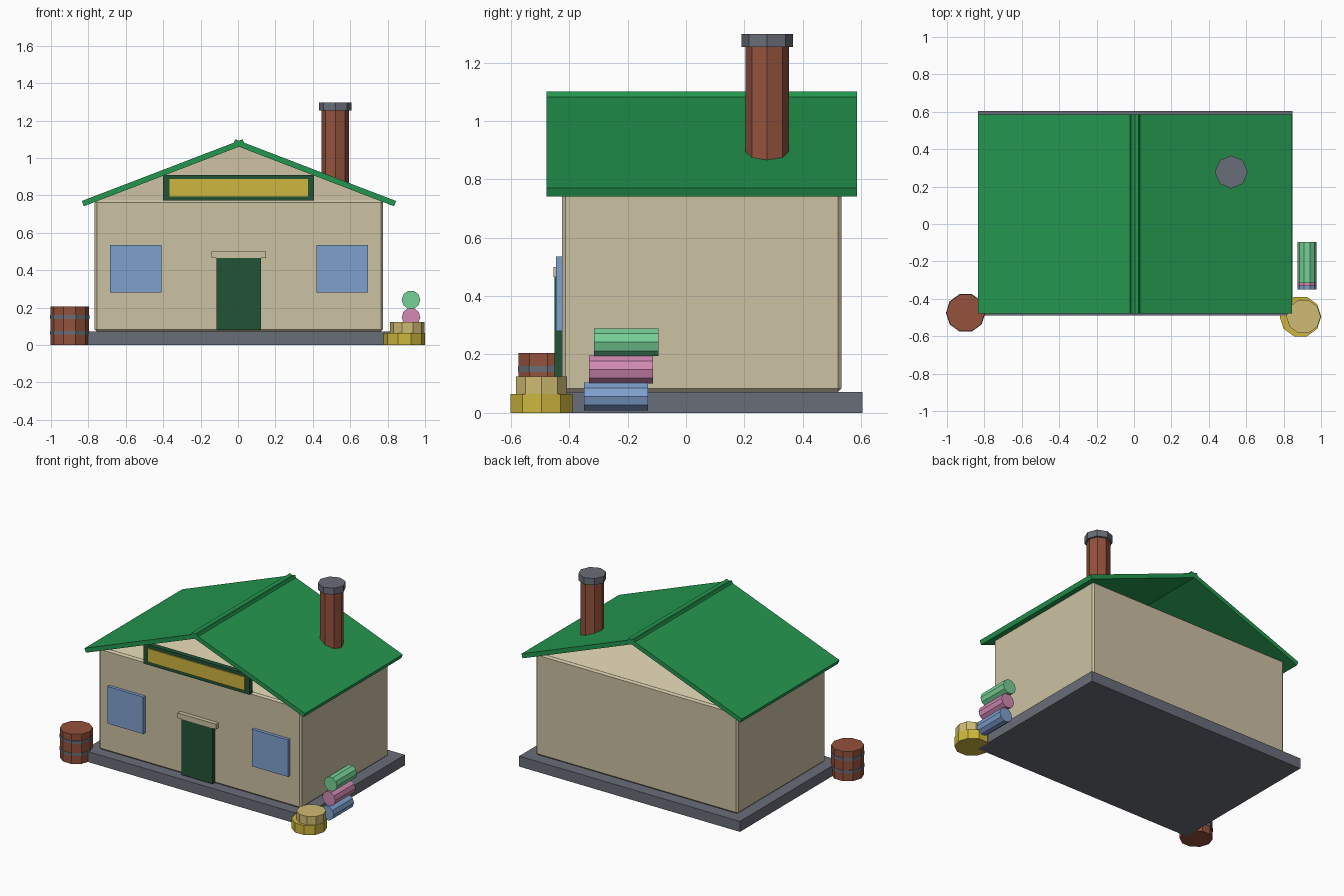
import bpy, bmesh, math
from mathutils import Matrix, Vector

if "Cube" in bpy.data.objects:
    bpy.data.objects.remove(bpy.data.objects["Cube"])


def material(name, r, g, b):
    def lin(c):
        c /= 255
        return c / 12.92 if c <= 0.04045 else ((c + 0.055) / 1.055) ** 2.4
    m = bpy.data.materials.new(name)
    m.diffuse_color = (lin(r), lin(g), lin(b), 1)
    m.use_nodes = True
    m.node_tree.nodes["Principled BSDF"].inputs["Base Color"].default_value = m.diffuse_color
    return m


TAN = material("tan_plaster", 204, 193, 163)
ROOF = material("roof_green", 35, 150, 78)
DARK = material("dark_green", 34, 84, 54)
YELLOW = material("yellow", 205, 182, 62)
PALE = material("pale_yellow", 208, 187, 115)
BLUE = material("blue", 126, 160, 206)
PINK = material("pink", 210, 138, 180)
MINT = material("mint_green", 118, 208, 150)
GREY = material("slate_grey", 105, 109, 120)
BROWN = material("brick_brown", 148, 82, 60)


def finish(name, bm, mat):
    bmesh.ops.recalc_face_normals(bm, faces=bm.faces)
    me = bpy.data.meshes.new(name)
    bm.to_mesh(me)
    bm.free()
    me.materials.append(mat)
    ob = bpy.data.objects.new(name, me)
    bpy.context.collection.objects.link(ob)
    return ob


def box(name, x, y, z, mat, bevel=0):
    bm = bmesh.new()
    size = Matrix.Diagonal((x[1] - x[0], y[1] - y[0], z[1] - z[0], 1))
    mid = Vector((sum(x) / 2, sum(y) / 2, sum(z) / 2))
    bmesh.ops.create_cube(bm, size=1, matrix=Matrix.Translation(mid) @ size)
    if bevel:
        bmesh.ops.bevel(bm, geom=bm.edges[:], offset=bevel, segments=1,
                        affect='EDGES', profile=0.5)
    return finish(name, bm, mat)


def cylinder(name, centre, radius, length, sides, mat, along_y=False):
    # first corner points to +y, or up for cylinders lying along y
    bm = bmesh.new()
    turn = Matrix.Rotation(math.pi / 2, 4, 'X') if along_y else Matrix.Identity(4)
    mtx = Matrix.Translation(centre) @ turn @ Matrix.Rotation(math.pi / 2, 4, 'Z')
    bmesh.ops.create_cone(bm, cap_ends=True, segments=sides, radius1=radius,
                          radius2=radius, depth=length, matrix=mtx)
    return finish(name, bm, mat)


# Foundation and walls
box("foundation", (-0.835, 0.848), (-0.49, 0.605), (0, 0.072), GREY)
box("walls", (-0.766, 0.776), (-0.424, 0.532), (0.072, 0.775), TAN, 0.012)

# Attic: shallow four-sided pyramid under the roof
bm = bmesh.new()
base = [bm.verts.new(p) for p in ((-0.76, -0.415, 0.77), (0.77, -0.415, 0.77),
                                  (0.77, 0.523, 0.77), (-0.76, 0.523, 0.77))]
apex = bm.verts.new((0.005, 0.054, 1.072))
bm.faces.new(base)
for i in range(4):
    bm.faces.new((base[i], base[(i + 1) % 4], apex))
finish("attic", bm, TAN)

# Roof slabs, crossing slightly at the ridge
for side, name in ((-1, "roof_left"), (1, "roof_right")):
    slope = math.radians(21)
    bm = bmesh.new()
    top, eave = Vector((-0.02, 1.1)), Vector((0.84, 0.77))
    down = Vector((-math.sin(slope), -math.cos(slope))) * 0.03
    profile = [top, eave, eave + down, top + down]
    face = bm.faces.new([bm.verts.new((0.005 + side * p.x, -0.478, p.y))
                         for p in profile])
    ext = bmesh.ops.extrude_face_region(bm, geom=[face])
    bmesh.ops.translate(bm, vec=(0, 1.064, 0),
                        verts=[v for v in ext["geom"] if isinstance(v, bmesh.types.BMVert)])
    finish(name, bm, ROOF)

# Chimney
cylinder("chimney", (0.52, 0.278, 1.04), 0.074, 0.45, 8, BROWN)
cylinder("chimney_cap", (0.52, 0.278, 1.275), 0.088, 0.045, 8, GREY)

# Sign board with a blank panel
box("sign_board", (-0.4, 0.406), (-0.455, -0.42), (0.772, 0.91), DARK)
box("sign_panel", (-0.366, 0.374), (-0.462, -0.453), (0.795, 0.888), YELLOW)

# Door, lintel and windows
box("door", (-0.115, 0.122), (-0.45, -0.42), (0.08, 0.465), DARK)
box("door_lintel", (-0.143, 0.15), (-0.453, -0.42), (0.465, 0.5), TAN)
for name, x in (("window_left", -0.547), ("window_right", 0.557)):
    box(name, (x - 0.137, x + 0.137), (-0.446, -0.42), (0.28, 0.535), BLUE)

# Barrel with two hoops
cylinder("barrel", (-0.9, -0.475, 0.1025), 0.103, 0.205, 10, BROWN)
for i, z in enumerate((0.065, 0.15)):
    cylinder(f"barrel_hoop_{i + 1}", (-0.9, -0.475, z), 0.1055, 0.02, 10, GREY)

# Stacked round tubs
cylinder("tub_lower", (0.89, -0.495, 0.0325), 0.111, 0.065, 10, YELLOW)
cylinder("tub_upper", (0.906, -0.495, 0.094), 0.092, 0.06, 10, PALE)

# Stack of cloth rolls beside the wall
for i, (name, mat) in enumerate((("roll_blue", BLUE), ("roll_pink", PINK),
                                 ("roll_mint", MINT))):
    cylinder(name, (0.925, -0.24 + 0.0175 * i, 0.056 + 0.093 * i), 0.05, 0.22,
             10, mat, along_y=True)
